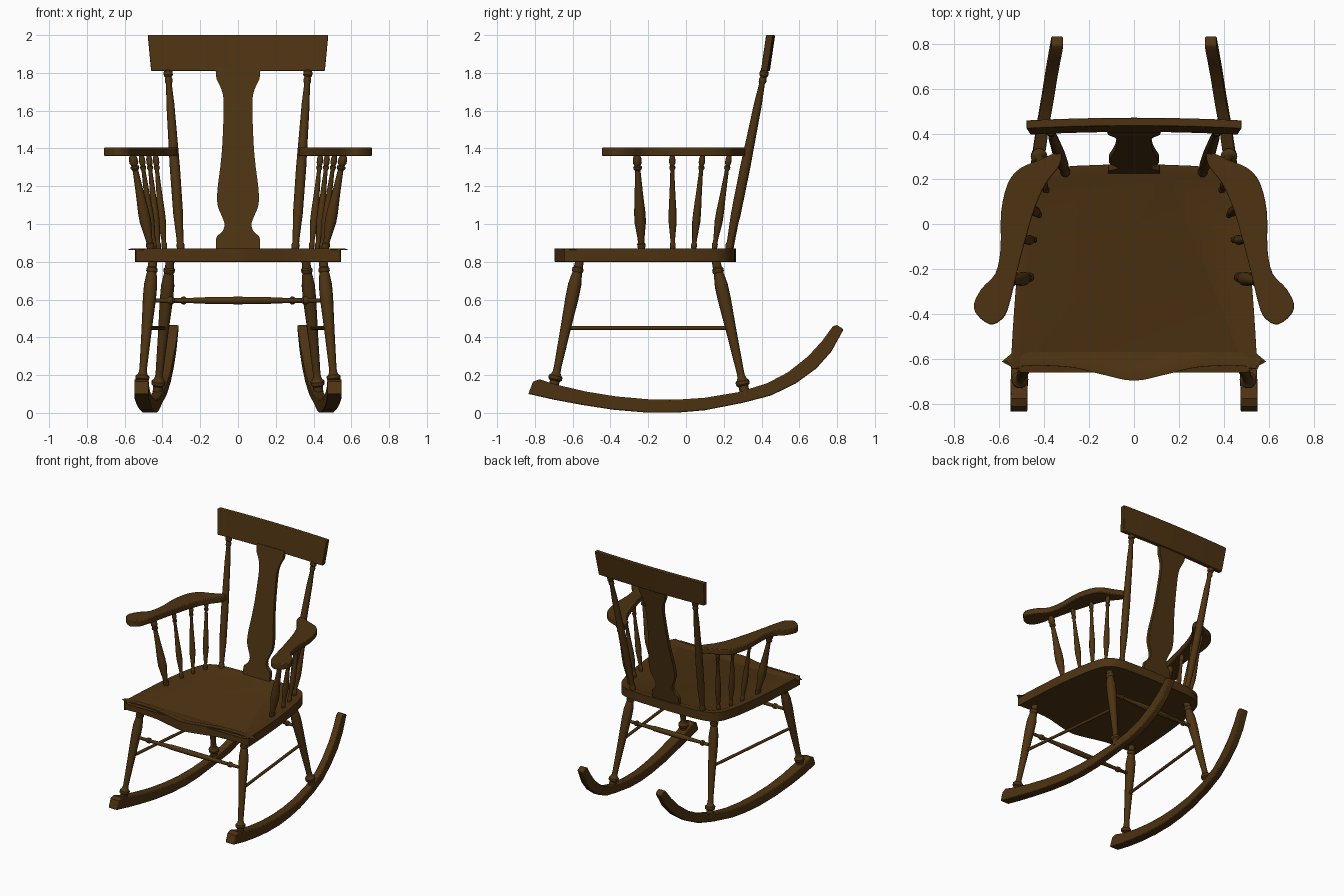
import bpy, bmesh, math
from mathutils import Vector

if "Cube" in bpy.data.objects:
    bpy.data.objects.remove(bpy.data.objects["Cube"])

wood = bpy.data.materials.new("dark walnut")
wood.diffuse_color = (0.075, 0.033, 0.006, 1)
wood.use_nodes = True
wood.node_tree.nodes["Principled BSDF"].inputs["Base Color"].default_value = wood.diffuse_color


def finish(name, bm, bevel=0.0, angle=35):
    bmesh.ops.recalc_face_normals(bm, faces=bm.faces)
    me = bpy.data.meshes.new(name)
    bm.to_mesh(me)
    bm.free()
    ob = bpy.data.objects.new(name, me)
    bpy.context.collection.objects.link(ob)
    me.materials.append(wood)
    if bevel:
        m = ob.modifiers.new("soft edges", 'BEVEL')
        m.width, m.segments, m.angle_limit = bevel, 2, math.radians(50)
    bpy.ops.object.select_all(action='DESELECT')
    ob.select_set(True)
    bpy.context.view_layer.objects.active = ob
    bpy.ops.object.shade_smooth_by_angle(angle=math.radians(angle))
    return ob


def smooth(pts, n=4, closed=True):
    """Catmull-Rom curve through the points."""
    pts = [Vector(p) for p in pts]
    k, out = len(pts), []
    for i in range(k if closed else k - 1):
        g = lambda j: pts[j % k] if closed else pts[max(0, min(k - 1, j))]
        a, b, c, d = g(i - 1), g(i), g(i + 1), g(i + 2)
        for s in range(n):
            t = s / n
            out.append(0.5 * (2 * b + (c - a) * t + (2 * a - 5 * b + 4 * c - d) * t * t
                              + (3 * b - a - 3 * c + d) * t ** 3))
    return out if closed else out + [pts[-1]]


def loft(name, rings, bevel=0.0, angle=35):
    """Skin closed rings of equal size and cap both ends."""
    bm = bmesh.new()
    vs = [[bm.verts.new(p) for p in r] for r in rings]
    n = len(rings[0])
    for a, b in zip(vs, vs[1:]):
        for i in range(n):
            bm.faces.new((a[i], a[(i + 1) % n], b[(i + 1) % n], b[i]))
    bm.faces.new(vs[0])
    bm.faces.new(vs[-1])
    return finish(name, bm, bevel, angle)


def turned(name, a, b, profile, scale=1.0, sides=16):
    """Lathe-turned rod from a to b; profile holds (fraction, radius)."""
    a, b = Vector(a), Vector(b)
    d = b - a
    q = d.to_track_quat('Z', 'Y')
    rings = []
    for t, r in profile:
        rings.append([a + d * t + q @ Vector((math.cos(u) * r * scale, math.sin(u) * r * scale, 0))
                      for u in (2 * math.pi * i / sides for i in range(sides))])
    return loft(name, rings)


# seat: curved outline with a slightly dished top
half = [(0, -0.695), (0.14, -0.668), (0.27, -0.637), (0.42, -0.628), (0.53, -0.632), (0.545, -0.615),
        (0.525, -0.29), (0.50, -0.07), (0.465, 0.11), (0.42, 0.205), (0.33, 0.25), (0.16, 0.262), (0, 0.265)]
outline = smooth(half + [(-x, y) for x, y in half[-2:0:-1]])
bm = bmesh.new()
base = bm.faces.new([bm.verts.new((p.x, p.y, 0.80)) for p in outline])
ext = bmesh.ops.extrude_face_region(bm, geom=[base])
top = [f for f in ext['geom'] if isinstance(f, bmesh.types.BMFace)][0]
for v in top.verts:
    v.co.z = 0.87
bm.normal_update()
bmesh.ops.inset_region(bm, faces=[top], thickness=0.04)
bmesh.ops.inset_region(bm, faces=[top], thickness=0.02)
for v in top.verts:
    v.co.z -= 0.008
finish("seat", bm, 0.004)

# profiles of the turned parts, as (fraction of length, radius)
LEG = [(0, .026), (.07, .026), (.08, .036), (.105, .037), (.12, .026), (.14, .021), (.17, .02), (.45, .027),
       (.7, .035), (.8, .035), (.87, .028), (.89, .025), (.9, .03), (.92, .03), (.93, .024), (1, .022)]
POST = [(0, .018), (.03, .022), (.04, .018), (.06, .018), (.2, .026), (.45, .027), (.8, .021), (.91, .015),
        (.92, .02), (.935, .02), (.945, .016), (.955, .024), (.975, .024), (.985, .016), (1, .016)]
SPINDLE = [(0, .014), (.04, .019), (.07, .019), (.08, .015), (.12, .016), (.3, .027), (.4, .026), (.6, .019),
           (.83, .013), (.85, .02), (.87, .02), (.88, .014), (.91, .021), (.95, .02), (1, .013)]
STRETCHER = [(0, .01), (.1, .013), (.11, .02), (.13, .02), (.14, .012), (.31, .016), (.32, .019), (.5, .02),
             (.68, .019), (.69, .016), (.86, .012), (.87, .02), (.89, .02), (.9, .013), (1, .01)]

# rocker stations: y/z of underside, y/z of top, centre x, half width
ROCKER = [(-.835, .10, -.81, .165, .511, .038), (-.81, .095, -.775, .178, .511, .038),
          (-.70, .07, -.69, .15, .509, .038), (-.55, .042, -.53, .113, .501, .037),
          (-.38, .016, -.37, .087, .488, .035), (-.2, .001, -.2, .072, .473, .033),
          (-.05, .001, -.05, .07, .459, .031), (.1, .014, .1, .08, .446, .03),
          (.3, .053, .28, .11, .426, .028), (.45, .092, .43, .157, .404, .027),
          (.58, .155, .54, .215, .383, .026), (.69, .235, .645, .298, .366, .026),
          (.77, .325, .72, .38, .352, .026), (.833, .44, .775, .455, .341, .026),
          (.825, .45, .795, .466, .341, .026)]

ARM = [(.33, .32), (.42, .283), (.505, .247), (.56, .18), (.59, .05), (.592, -.11), (.615, -.22), (.675, -.285),
       (.71, -.355), (.695, -.405), (.64, -.445), (.595, -.43), (.56, -.38), (.52, -.22), (.487, -.09),
       (.44, .07), (.39, .18), (.33, .26)]

for s, side in ((-1, "left"), (1, "right")):
    # rocker
    loft(side + "_rocker", [[(s * (c - w), yb, zb), (s * (c + w), yb, zb),
                             (s * (c + w), yt, zt), (s * (c - w), yt, zt)]
                            for yb, zb, yt, zt, c, w in ROCKER], 0.006)
    # legs and side stretcher
    turned(side + "_front_leg", (s * .512, -.705, .12), (s * .45, -.56, .82), LEG)
    turned(side + "_back_leg", (s * .428, .315, .09), (s * .358, .155, .82), LEG)
    turned(side + "_side_stretcher", (s * .48, -.63, .45), (s * .393, .23, .45), [(0, .011), (1, .011)])
    # back post
    turned(side + "_back_post", (s * .303, .225, .86), (s * .372, .42, 1.83), POST)
    # arm and its spindles
    arm = smooth(ARM, 3)
    loft(side + "_arm", [[(s * p.x, p.y, z) for p in arm] for z in (1.36, 1.405)], 0.006)
    for i, (xb, yb, xt, yt, k) in enumerate(((.46, -.235, .56, -.26, 1.15), (.442, -.07, .512, -.073, .8),
                                             (.42, .04, .473, .088, .8), (.388, .148, .437, .23, .8))):
        turned(f"{side}_arm_spindle_{i + 1}", (s * xb, yb, .86), (s * xt, yt, 1.37), SPINDLE, k)

# cross stretchers between the legs
turned("front_stretcher", (-.468, -.605, .595), (.468, -.605, .595), STRETCHER)
turned("back_stretcher", (-.378, .203, .595), (.378, .203, .595), STRETCHER)

# back splat: leaning board with a vase-shaped outline, as (z, half width)
SPLAT = [(.86, .115), (.925, .115), (.945, .1), (.965, .08), (1.0, .071), (1.04, .085), (1.1, .108), (1.18, .109),
         (1.3, .094), (1.42, .083), (1.6, .076), (1.68, .079), (1.73, .095), (1.77, .114), (1.83, .119)]
rings = []
for p in smooth(SPLAT, 3, False):
    y = .238 + (p.x - .87) * .19
    rings.append([(-p.y, y - .014, p.x), (p.y, y - .014, p.x), (p.y, y + .014, p.x), (-p.y, y + .014, p.x)])
loft("back_splat", rings, 0.0)

# crest rail: leaning board, gently bowed backwards
rings = []
for i in range(17):
    u = i / 8 - 1
    bow = .012 * (1 - u * u)
    rings.append([(u * .46, .396 + bow, 1.81), (u * .46, .432 + bow, 1.81),
                  (u * .478, .46 + bow, 2.0), (u * .478, .424 + bow, 2.0)])
loft("crest_rail", rings, 0.004)
